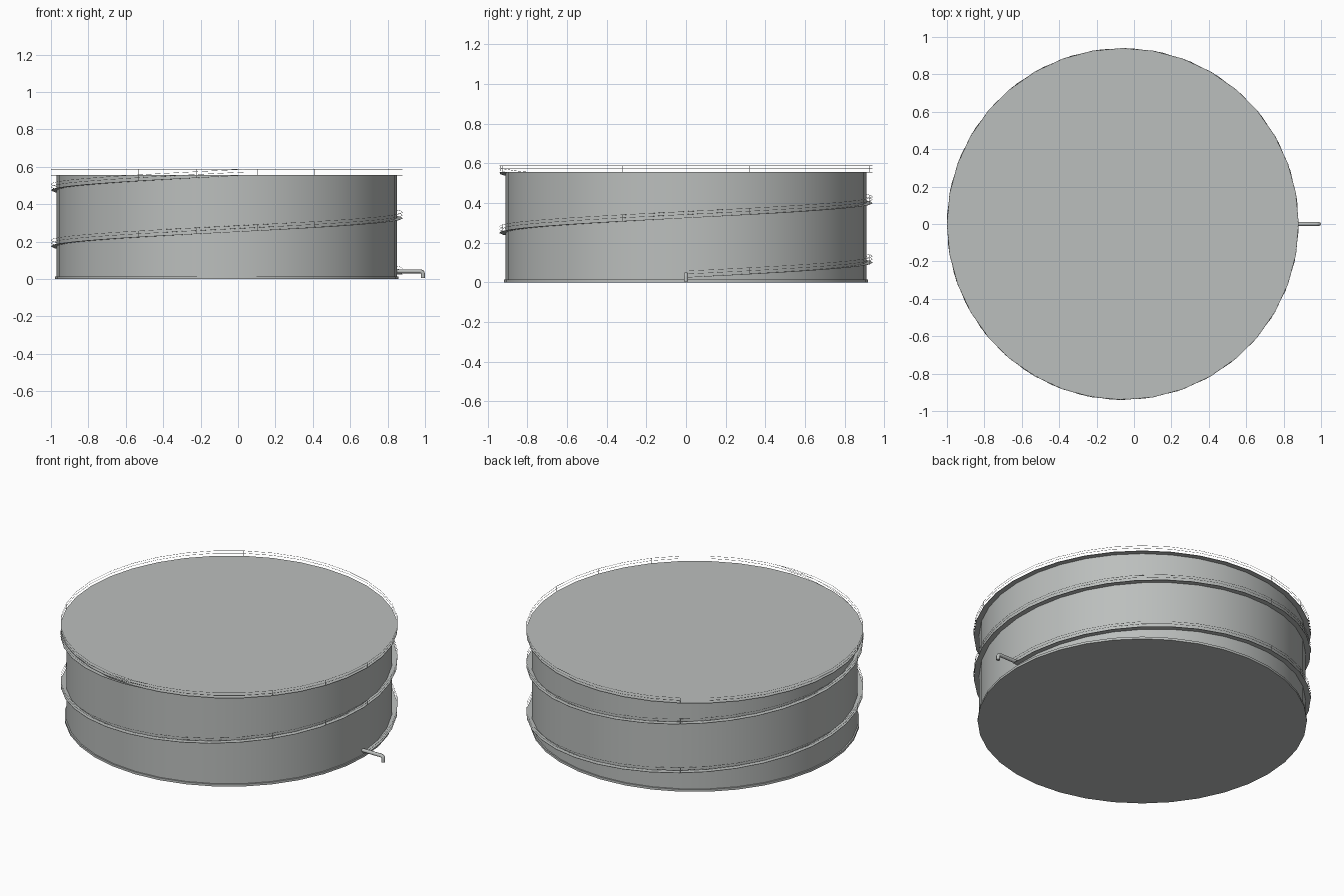
import bpy, bmesh
from math import sin, cos, radians
from mathutils import Vector

if "Cube" in bpy.data.objects:
    bpy.data.objects.remove(bpy.data.objects["Cube"], do_unlink=True)

CX = -0.06                 # tank axis
WALL, RIM = 0.91, 0.94     # shell and outer walkway radius
ROOF = 0.556
START, END = 0.026, 636    # stair start height and total turn in degrees

steel = bpy.data.materials.new("grey steel")
steel.use_nodes = True
GREY = (0.5, 0.52, 0.51, 1)
steel.diffuse_color = GREY
steel.node_tree.nodes["Principled BSDF"].inputs["Base Color"].default_value = GREY


def polar(r, deg, z):
    return Vector((CX + r * cos(radians(deg)), r * sin(radians(deg)), z))


def stair_z(deg):
    return START + (ROOF - START) * deg / END


def finish(obj, name):
    obj.name = name
    obj.data.materials.append(steel)
    return obj


def cylinder(name, r, z0, z1, sides=36):
    bpy.ops.mesh.primitive_cylinder_add(vertices=sides, radius=r, depth=z1 - z0,
                                        location=(CX, 0, (z0 + z1) / 2))
    bpy.ops.object.shade_smooth_by_angle(angle=radians(30))
    return finish(bpy.context.object, name)


def tubes(name, paths, radius, cyclic=False, res=1):
    curve = bpy.data.curves.new(name, 'CURVE')
    curve.dimensions = '3D'
    curve.bevel_depth = radius
    curve.bevel_resolution = res
    curve.use_fill_caps = True
    for path in paths:
        spline = curve.splines.new('POLY')
        spline.points.add(len(path) - 1)
        for point, co in zip(spline.points, path):
            point.co = (*co, 1)
        spline.use_cyclic_u = cyclic
    obj = bpy.data.objects.new(name, curve)
    bpy.context.collection.objects.link(obj)
    return finish(obj, name)


# Tank shell, foot flange and overhanging roof plate
cylinder("tank_shell", WALL, 0, ROOF - 0.002)
cylinder("base_flange", 0.918, 0, 0.014)
cylinder("roof_plate", RIM, ROOF - 0.003, ROOF)

# Spiral stair: thin ribbon winding up around the shell
bm = bmesh.new()
turns = [END * i / 64 for i in range(65)]
pairs = [[bm.verts.new(polar(r, a, stair_z(a))) for r in (WALL - 0.005, RIM)]
         for a in turns]
for (a, b), (c, d) in zip(pairs, pairs[1:]):
    bm.faces.new((a, b, d, c))
mesh = bpy.data.meshes.new("spiral_stair")
bm.to_mesh(mesh)
bm.free()
stair = bpy.data.objects.new("spiral_stair", mesh)
bpy.context.collection.objects.link(stair)
finish(stair, "spiral_stair")
solid = stair.modifiers.new("thickness", 'SOLIDIFY')
solid.thickness = 0.002

# Handrails and posts
MID, TOP, THIN = 0.016, 0.031, 0.0008
tubes("roof_rails", [[polar(RIM, a, ROOF + h) for a in range(0, 360, 10)]
                     for h in (MID, TOP)], THIN, True)
tubes("roof_posts", [[polar(RIM, a, ROOF), polar(RIM, a, ROOF + TOP)]
                     for a in range(0, 360, 20)], THIN)
tubes("stair_rails", [[polar(RIM, a, stair_z(a) + h) for a in turns]
                      for h in (MID, TOP)], THIN)
tubes("stair_posts", [[polar(RIM, a, stair_z(a)), polar(RIM, a, stair_z(a) + TOP)]
                      for a in range(0, END, 20)], THIN)

# Outlet pipe with downturned end
tubes("outlet_pipe", [[(0.83, 0, 0.041), (0.975, 0, 0.041), (0.986, 0, 0.037),
                       (0.989, 0, 0.028), (0.989, 0, 0.005)]], 0.011, res=2)
